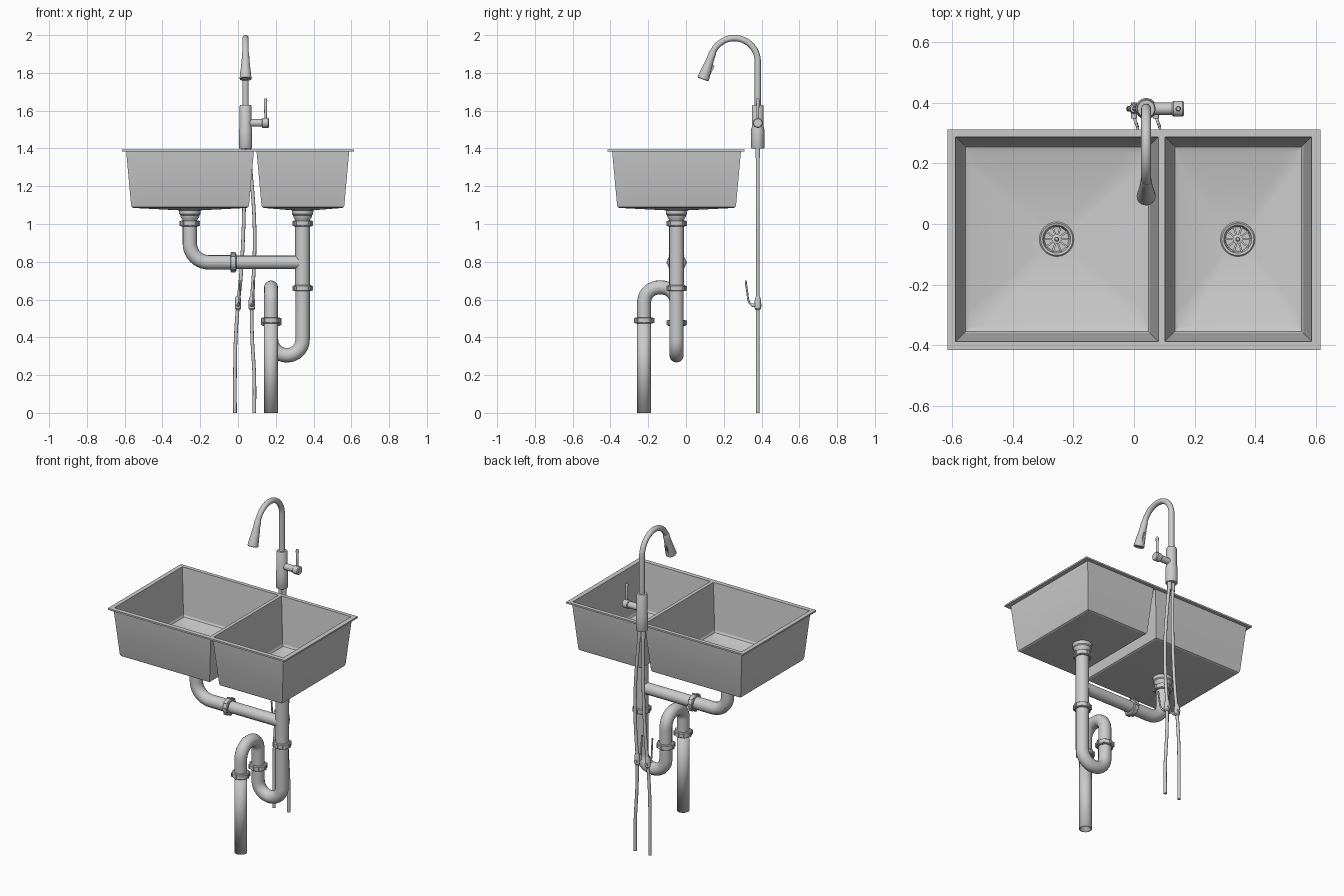
import bpy, bmesh, math
from mathutils import Vector, Matrix

if "Cube" in bpy.data.objects:
    bpy.data.objects.remove(bpy.data.objects["Cube"])

DRAINS = {"left": -0.255, "right": 0.342}
DY = -0.05                      # depth of the drain line
FX, FY = 0.04, 0.38             # faucet position


def finish(ob, angle=35):
    bpy.ops.object.select_all(action='DESELECT')
    ob.select_set(True)
    bpy.context.view_layer.objects.active = ob
    if ob.type == 'CURVE':
        bpy.ops.object.convert(target='MESH')
    bpy.ops.object.shade_smooth_by_angle(angle=math.radians(angle))
    return bpy.context.view_layer.objects.active


def from_bm(name, bm, angle=35):
    bmesh.ops.recalc_face_normals(bm, faces=bm.faces)
    me = bpy.data.meshes.new(name)
    bm.to_mesh(me)
    bm.free()
    ob = bpy.data.objects.new(name, me)
    bpy.context.collection.objects.link(ob)
    return finish(ob, angle)


def add_box(bm, center, size, mat=Matrix()):
    m = mat @ Matrix.Translation(center) @ Matrix.Diagonal((*size, 1))
    bmesh.ops.create_cube(bm, size=1, matrix=m)


def bridge(bm, rings, closed=False):
    n = len(rings[0])
    pairs = list(zip(rings, rings[1:])) + ([(rings[-1], rings[0])] if closed else [])
    for a, b in pairs:
        for k in range(n):
            bm.faces.new((a[k], a[(k + 1) % n], b[(k + 1) % n], b[k]))


def lathe(name, profile, loc, axis=(0, 0, 1), seg=32, lugs=0):
    """Closed turned part; profile is (radius, height) along the axis."""
    bm = bmesh.new()
    mat = Matrix.Translation(loc) @ Vector(axis).to_track_quat('Z', 'Y').to_matrix().to_4x4()
    rings = [[bm.verts.new(mat @ Vector((r * math.cos(2 * math.pi * k / seg),
                                         r * math.sin(2 * math.pi * k / seg), h)))
              for k in range(seg)] for r, h in profile]
    bridge(bm, rings)
    bm.faces.new(rings[0])
    bm.faces.new(rings[-1])
    for k in range(lugs):
        rot = mat @ Matrix.Rotation(2 * math.pi * k / lugs, 4, 'Z')
        add_box(bm, (0.049, 0, 0), (0.011, 0.011, 0.026), rot)
    return from_bm(name, bm)


def nut(name, loc, axis=(0, 0, 1)):
    lathe(name, [(0.045, -0.016), (0.05, -0.012), (0.05, 0.012), (0.045, 0.016)],
          loc, axis, lugs=8)


def fillet(points, radius, steps=10):
    """Polyline with its inner corners rounded."""
    pts = [Vector(p) for p in points]
    out = [pts[0]]
    for a, p, b in zip(pts, pts[1:], pts[2:]):
        u, v = (a - p).normalized(), (b - p).normalized()
        half = u.angle(v) / 2
        c = p + (u + v).normalized() * radius / math.sin(half)
        d = radius / math.tan(half)
        s, e = p + u * d - c, p + v * d - c
        sweep = s.angle(e)
        ax = s.cross(e).normalized()
        out += [c + Matrix.Rotation(sweep * i / steps, 3, ax) @ s for i in range(steps + 1)]
    return out + [pts[-1]]


def tube(name, pts, radius, smooth=False, wall=0):
    cu = bpy.data.curves.new(name, 'CURVE')
    cu.dimensions = '3D'
    cu.bevel_depth = radius
    cu.bevel_resolution = 6
    cu.resolution_u = 8
    cu.use_fill_caps = not wall
    sp = cu.splines.new('BEZIER' if smooth else 'POLY')
    if smooth:
        sp.bezier_points.add(len(pts) - 1)
        for bp, p in zip(sp.bezier_points, pts):
            bp.co = p
            bp.handle_left_type = bp.handle_right_type = 'AUTO'
    else:
        sp.points.add(len(pts) - 1)
        for sp_pt, p in zip(sp.points, pts):
            sp_pt.co = (*p, 1)
    ob = bpy.data.objects.new(name, cu)
    bpy.context.collection.objects.link(ob)
    ob = finish(ob)
    if wall:
        m = ob.modifiers.new("wall", 'SOLIDIFY')
        m.thickness = wall
        m.offset = -1
    return ob


# Sink rim with two openings
Y0, Y1 = -0.387, 0.287
bm = bmesh.new()
for x0, x1, y0, y1 in [(-0.615, 0.615, -0.415, Y0), (-0.615, 0.615, Y1, 0.311),
                       (-0.615, -0.588, Y0, Y1), (0.08, 0.102, Y0, Y1), (0.585, 0.615, Y0, Y1)]:
    add_box(bm, ((x0 + x1) / 2, (y0 + y1) / 2, 1.39), (x1 - x0, y1 - y0, 0.01))
from_bm("sink_rim", bm)


# Basins: tapered walls, coved edge, floor falling to the drain
def basin(name, x0, x1, drain_x):
    n = 10
    bm = bmesh.new()

    def rect(inset, z):
        a, b, c, d = x0 + inset, x1 - inset, Y0 + inset, Y1 - inset
        cs = [Vector(p) for p in ((a, c, z), (b, c, z), (b, d, z), (a, d, z))]
        return [bm.verts.new(cs[s].lerp(cs[(s + 1) % 4], k / n)) for s in range(4) for k in range(n)]

    def hole(r, z):
        return [bm.verts.new((drain_x + r * math.cos(t), DY + r * math.sin(t), z))
                for t in (math.radians(-135 + 360 * k / (4 * n)) for k in range(4 * n))]

    rings = [rect(i, z) for i, z in ((0, 1.393), (0.027, 1.112), (0.033, 1.1), (0.05, 1.093))]
    rings += [hole(0.048, 1.08), hole(0.048, 1.072)]
    rings += [rect(i, z) for i, z in ((0.034, 1.085), (0.026, 1.089), (0.022, 1.1), (-0.004, 1.386))]
    bridge(bm, rings, closed=True)
    from_bm(name, bm, 20)


basin("left_basin", -0.588, 0.08, DRAINS["left"])
basin("right_basin", 0.102, 0.585, DRAINS["right"])

# Drain strainers, tailpieces and their nuts
for side, x in DRAINS.items():
    lathe(side + "_drain_cup", [(0.0, 1.066), (0.04, 1.066), (0.046, 1.083), (0.053, 1.085),
                                (0.057, 1.081), (0.056, 1.052), (0.05, 1.046), (0.05, 1.04),
                                (0.038, 1.02), (0.0, 1.02)], (x, DY, 0))
    lathe(side + "_strainer_hub", [(0.016, 1.066), (0.016, 1.076), (0.008, 1.078),
                                   (0.008, 1.092), (0.005, 1.095)], (x, DY, 0), seg=20)
    bm = bmesh.new()
    for k in range(10):
        rot = Matrix.Translation((x, DY, 1.071)) @ Matrix.Rotation(k * math.pi / 5, 4, 'Z')
        add_box(bm, (0.028, 0, 0), (0.03, 0.006, 0.008), rot)
    from_bm(side + "_strainer_spokes", bm)
    nut(side + "_tailpiece_nut", (x, DY, 1.003))

# Branch pipe from the left drain to the right downpipe
lx, rx = DRAINS["left"], DRAINS["right"]
tube("branch_elbow", fillet([(lx, DY, 1.03), (lx, DY, 0.797), (-0.02, DY, 0.797)], 0.1), 0.038)
tube("branch_pipe", [(-0.03, DY, 0.797), (rx, DY, 0.797)], 0.035)
nut("branch_nut", (-0.025, DY, 0.797), (1, 0, 0))

# Trap: downpipe, U bend, return bend and waste pipe to the floor
tx, wy = 0.175, -0.222
tube("downpipe", [(rx, DY, 1.03), (rx, DY, 0.655)], 0.039)
tube("trap_bend", fillet([(rx, DY, 0.67), (rx, DY, 0.305), (tx, DY, 0.305), (tx, DY, 0.48)], 0.0825), 0.038)
tube("return_bend", fillet([(tx, DY, 0.46), (tx, DY, 0.664), (tx, wy, 0.664), (tx, wy, 0.48)], 0.08), 0.037)
tube("waste_pipe", [(tx, wy, 0.5), (tx, wy, 0)], 0.037, wall=0.006)
nut("downpipe_nut", (rx, DY, 0.66))
nut("trap_nut", (tx, DY, 0.477))
nut("waste_nut", (tx, wy, 0.49))

# Faucet body and gooseneck
lathe("faucet_body", [(0.033, 1.40), (0.035, 1.404), (0.035, 1.50), (0.031, 1.515),
                      (0.031, 1.625), (0.028, 1.63)], (FX, FY, 0))
arc = [(FX, 0.256 + 0.124 * math.cos(math.radians(a)), 1.86 + 0.124 * math.sin(math.radians(a)))
       for a in range(0, 161, 8)]
tube("gooseneck", [(FX, FY, 1.6)] + arc, 0.0165)

# Spray head with button
t = math.radians(20)
axis = Vector((0, -math.sin(t), -math.cos(t)))
tip = Vector(arc[-1])
lathe("spray_head", [(0.0165, -0.01), (0.019, -0.005), (0.02, 0.03), (0.024, 0.07), (0.031, 0.135),
                     (0.031, 0.143), (0.027, 0.146), (0.025, 0.14), (0.0, 0.14)], tip, axis)
bm = bmesh.new()
add_box(bm, (0, 0, 0), (0.018, 0.01, 0.06),
        Matrix.Translation(tip + axis * 0.085 + Vector((0, math.cos(t), -math.sin(t))) * 0.026)
        @ Matrix.Rotation(-t - 0.1, 4, 'X'))
bmesh.ops.bevel(bm, geom=bm.edges[:], offset=0.003, segments=2, affect='EDGES')
from_bm("spray_button", bm)

# Side handle and lever
lathe("handle_stem", [(0.02, 0.02), (0.02, 0.09)], (FX, FY, 1.535), (1, 0, 0))
lathe("handle_cap", [(0.022, 0.086), (0.026, 0.09), (0.026, 0.12), (0.022, 0.125)],
      (FX, FY, 1.535), (1, 0, 0))
lathe("handle_lever", [(0.006, 0), (0.007, 0.05), (0.009, 0.12), (0.006, 0.128)],
      (0.146, FY, 1.537), (0, 0, 1), seg=16)

# Supply hoses with shut-off valves
HOSES = {"left": (0.0, [(0.03, 1.41), (0.033, 1.2), (0.028, 0.95), (0.015, 0.72), (0.0, 0.57),
                        (-0.012, 0.4), (-0.016, 0.2), (-0.016, 0)]),
         "right": (0.073, [(0.053, 1.41), (0.07, 1.25), (0.087, 1.0), (0.086, 0.8), (0.073, 0.57),
                           (0.075, 0.4), (0.086, 0.2), (0.087, 0)])}
for side, (vx, pts) in HOSES.items():
    tube(side + "_hose", [(x, FY, z) for x, z in pts], 0.0095, smooth=True)
    lathe(side + "_hose_collar", [(0.013, 1.35), (0.013, 1.405)],
          (0.031 if side == "left" else 0.055, FY, 0), seg=16)
    lathe(side + "_valve_body", [(0.011, -0.03), (0.017, -0.022), (0.017, 0.02), (0.012, 0.04)],
          (vx, FY, 0.575), seg=16)
    lathe(side + "_valve_stem", [(0.01, -0.02), (0.01, 0.032)], (vx, FY, 0.57), (0, -1, 0), seg=16)
    tube(side + "_valve_lever", [(vx, 0.352, 0.565), (vx + 0.006, 0.335, 0.585),
                                 (vx + 0.01, 0.324, 0.64), (vx + 0.012, 0.316, 0.7)], 0.005, smooth=True)
